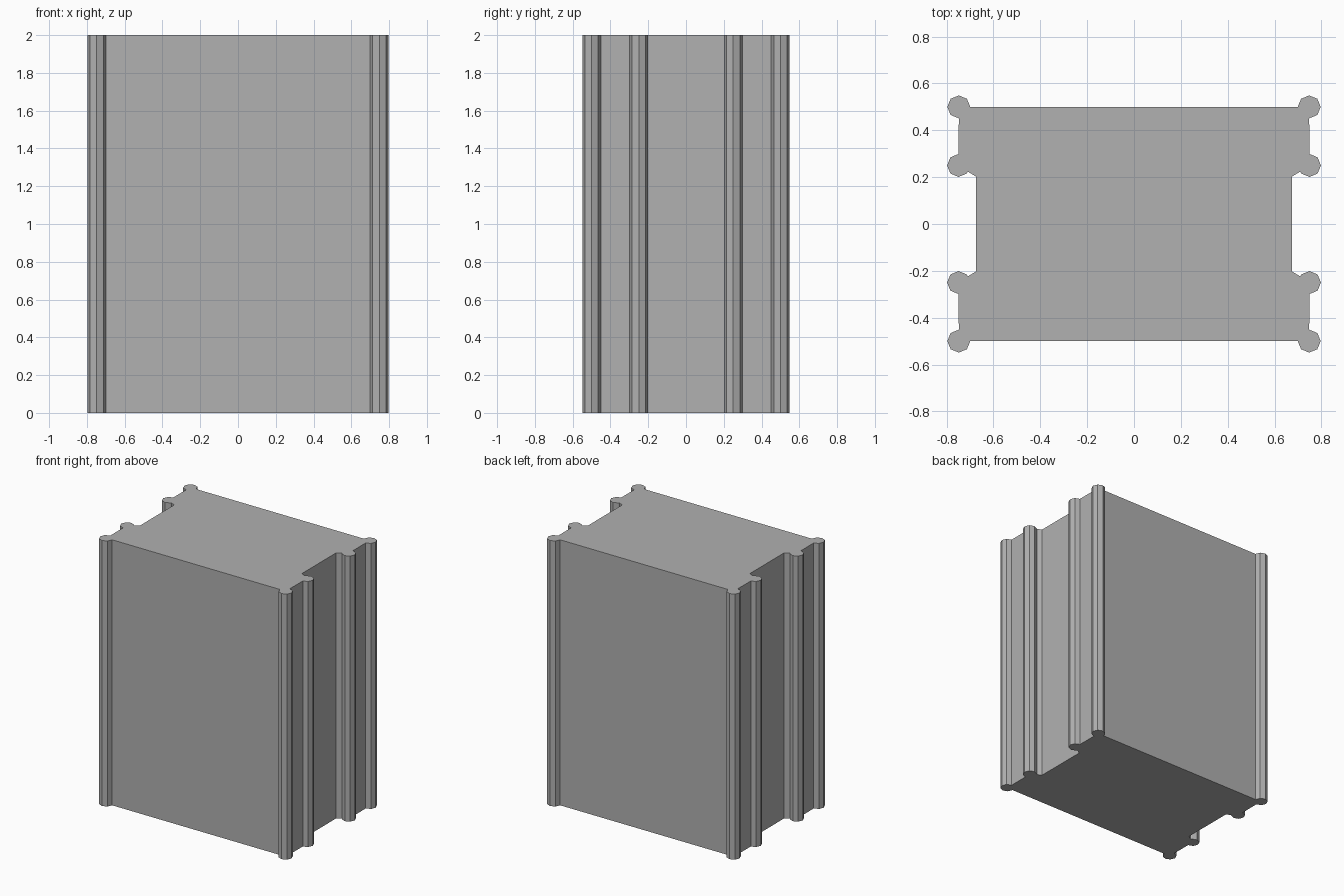
import bpy, bmesh
from math import cos, sin, radians

if "Cube" in bpy.data.objects:
    bpy.data.objects.remove(bpy.data.objects["Cube"])

R = 0.049  # bead radius


def bead(cx, cy, angles):
    return [(cx + R * cos(radians(a)), cy + R * sin(radians(a))) for a in angles]


# Quarter of the outline: corner bead, end wall, inner bead, recess edge
quarter = bead(0.748, 0.5, range(180, -91, -45))
quarter += bead(0.749, 0.25, range(90, -136, -45))
quarter += [(0.709, 0.223), (0.675, 0.203)]

# Mirror into a full closed outline
right = quarter + [(x, -y) for x, y in reversed(quarter)]
outline = right + [(-x, y) for x, y in reversed(right)]

# Extrude the outline upward
bm = bmesh.new()
base = bm.faces.new([bm.verts.new((x, y, 0)) for x, y in outline])
top = bmesh.ops.extrude_face_region(bm, geom=[base], use_keep_orig=True)
bmesh.ops.translate(bm, vec=(0, 0, 2),
                    verts=[g for g in top["geom"] if isinstance(g, bmesh.types.BMVert)])
bmesh.ops.recalc_face_normals(bm, faces=bm.faces)

mesh = bpy.data.meshes.new("beaded_block")
bm.to_mesh(mesh)
bm.free()

# Darker grey surface
grey = bpy.data.materials.new("dark_grey")
grey.diffuse_color = (0.44, 0.44, 0.44, 1)
grey.use_nodes = True
grey.node_tree.nodes["Principled BSDF"].inputs["Base Color"].default_value = grey.diffuse_color
mesh.materials.append(grey)
bpy.context.collection.objects.link(bpy.data.objects.new("beaded_block", mesh))
